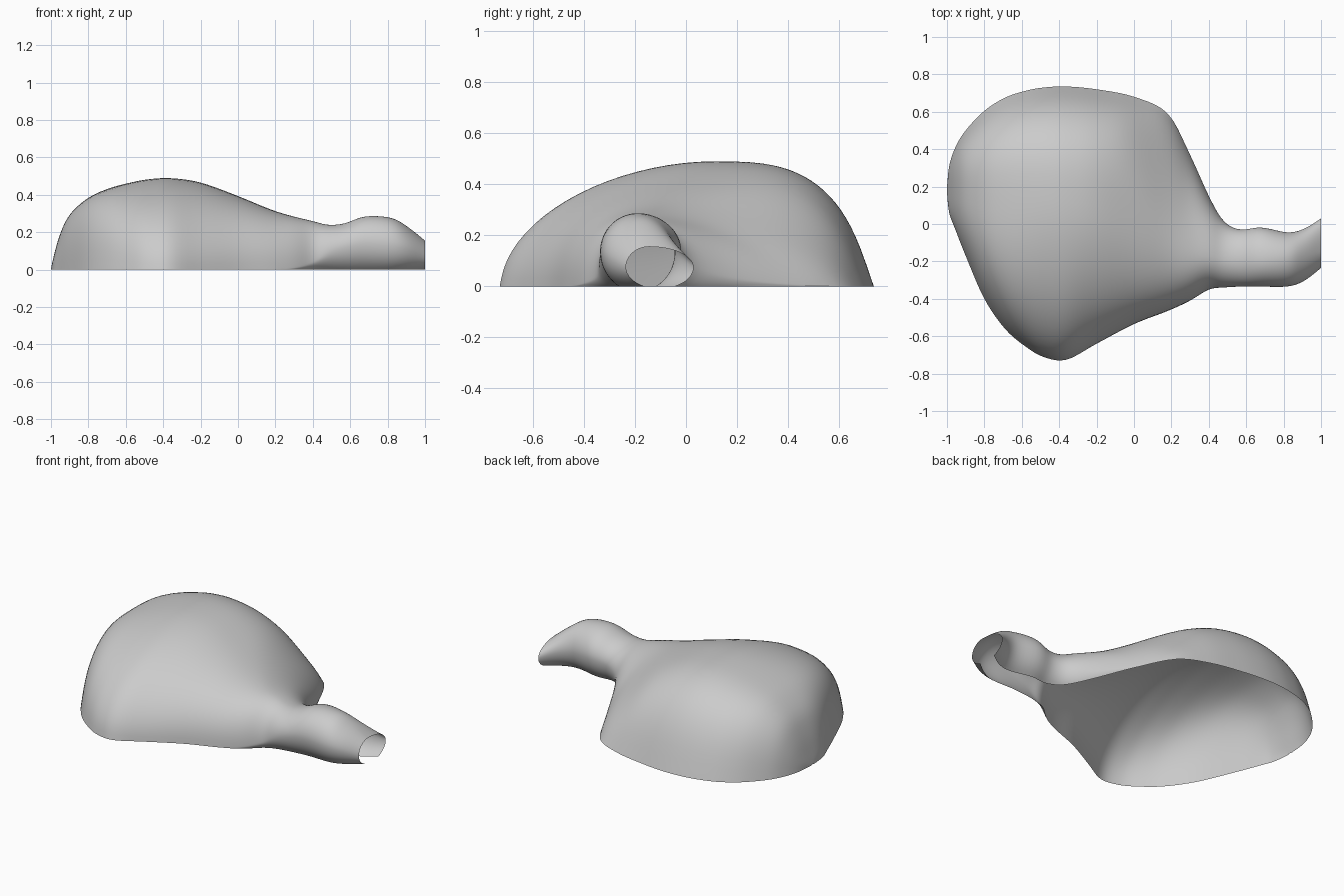
import bpy, bmesh, math

if "Cube" in bpy.data.objects:
    bpy.data.objects.remove(bpy.data.objects["Cube"])

# Stations along x: x, front edge y, back edge y, crest height, crest y,
# height of widest point, angle the wall tucks under
STATIONS = [
    (-1.00, 0.17, 0.19, 0.004, 0.18, 0.0, 0.0),
    (-0.988, 0.06, 0.31, 0.06, 0.18, 0.0, 0.0),
    (-0.955, -0.03, 0.41, 0.18, 0.18, 0.0, 0.0),
    (-0.90, -0.17, 0.50, 0.295, 0.17, 0.0, 0.0),
    (-0.80, -0.40, 0.605, 0.385, 0.15, 0.0, 0.0),
    (-0.69, -0.56, 0.675, 0.435, 0.14, 0.0, 0.0),
    (-0.58, -0.655, 0.712, 0.465, 0.13, 0.0, 0.0),
    (-0.48, -0.712, 0.73, 0.484, 0.12, 0.0, 0.0),
    (-0.36, -0.725, 0.735, 0.490, 0.10, 0.0, 0.0),
    (-0.20, -0.64, 0.72, 0.467, 0.08, 0.0, 0.0),
    (0.00, -0.535, 0.68, 0.394, 0.02, 0.0, 0.0),
    (0.18, -0.465, 0.59, 0.32, -0.08, 0.0, 0.0),
    (0.30, -0.41, 0.37, 0.284, -0.15, 0.01, 0.15),
    (0.40, -0.35, 0.15, 0.260, -0.17, 0.04, 0.5),
    (0.48, -0.34, 0.015, 0.240, -0.19, 0.09, 0.8),
    (0.57, -0.335, -0.03, 0.247, -0.19, 0.12, 0.95),
    (0.68, -0.335, -0.017, 0.285, -0.19, 0.14, 1.0),
    (0.82, -0.335, -0.045, 0.277, -0.185, 0.13, 1.05),
    (0.91, -0.305, -0.025, 0.227, -0.165, 0.11, 1.1),
    (1.00, -0.235, 0.03, 0.155, -0.145, 0.075, 1.1),
]
STEPS, ARCH, TUCK = 5, 40, 8


def smooth_stations():
    """Catmull-Rom blend between the stations."""
    n, out = len(STATIONS), []
    for i in range(n - 1):
        a, b, c, d = (STATIONS[min(max(i + k, 0), n - 1)] for k in (-1, 0, 1, 2))
        for s in range(STEPS):
            t = s / STEPS
            out.append([q + 0.5 * t * (r - p + t * (2*p - 5*q + 4*r - w
                        + t * (3*(q - r) + w - p)))
                        for p, q, r, w in zip(a, b, c, d)])
    out.append(STATIONS[-1])
    return out


def ramp(x, x0, x1, v0, v1):
    """Smooth change of a value between two x positions."""
    t = min(max((x - x0) / (x1 - x0), 0), 1)
    return v0 + (v1 - v0) * t * t * (3 - 2 * t)


def section(x, y0, y1, h, crest, zc, tuck):
    """Open arch with a curled-under foot on both sides."""
    mid, half = (y0 + y1) / 2, (y1 - y0) / 2
    zc, tuck = max(zc, 0), max(tuck, 0)
    # fuller shoulders with a sloped skirt on the body, round on the neck
    back_e = ramp(x, -0.1, 0.28, 0.62, 1.15) if x < 0.28 else ramp(x, 0.28, 0.5, 1.15, 1)
    back_slant = ramp(x, 0.2, 0.48, 0.25, 0)
    front_e = ramp(x, -0.8, -0.4, 0.72, 1.08) if x < -0.4 else ramp(x, -0.3, 0.15, 1.08, 0.88)
    front_e = ramp(x, 0.2, 0.5, front_e, 1)
    front_slant = ramp(x, -0.8, -0.4, 0.15, 0)

    def foot(sign):
        pts = []
        for k in range(TUCK):
            a = tuck * (1 - k / TUCK)
            drop = math.sin(a) / math.sin(tuck) if tuck > 1e-4 else 1 - k / TUCK
            pts.append((x, mid + sign * half * math.cos(a), zc * (1 - drop)))
        return pts

    arch = []
    for k in range(ARCH + 1):
        a = math.pi * (1 - k / ARCH)
        c, s = math.cos(a), max(math.sin(a), 0)
        if k == ARCH // 2:
            c = 0.0
        e, slant, w = (back_e, back_slant, y1 - crest) if c > 0 else (front_e, front_slant, y0 - crest)
        z = s ** e if 0 < k < ARCH else 0.0
        y = crest + w * ((1 - slant) * abs(c) ** e + slant * (1 - z))
        arch.append((x, y, zc + (h - zc) * z))
    if tuck <= 1e-4:
        return [arch[0]] * TUCK + arch + [arch[-1]] * TUCK
    return foot(-1) + arch + foot(1)[::-1]


# Open shell: domed body running into a hollow neck
bm = bmesh.new()
rows = [[bm.verts.new(p) for p in section(*s)] for s in smooth_stations()]
for r0, r1 in zip(rows, rows[1:]):
    for i in range(len(r0) - 1):
        bm.faces.new((r0[i], r1[i], r1[i + 1], r0[i + 1]))
bmesh.ops.remove_doubles(bm, verts=bm.verts, dist=0.0003)
bmesh.ops.recalc_face_normals(bm, faces=bm.faces)
if sum(f.normal.z * f.calc_area() for f in bm.faces) < 0:
    bmesh.ops.reverse_faces(bm, faces=bm.faces)
# Even out the surface away from the open rims
inner = [v for v in bm.verts if not v.is_boundary]
for _ in range(3):
    bmesh.ops.smooth_vert(bm, verts=inner, factor=0.5, use_axis_x=True,
                          use_axis_y=True, use_axis_z=True)
for f in bm.faces:
    f.smooth = True
mesh = bpy.data.meshes.new("domed_shell")
bm.to_mesh(mesh)
bm.free()
shell = bpy.data.objects.new("domed_shell", mesh)
bpy.context.collection.objects.link(shell)
